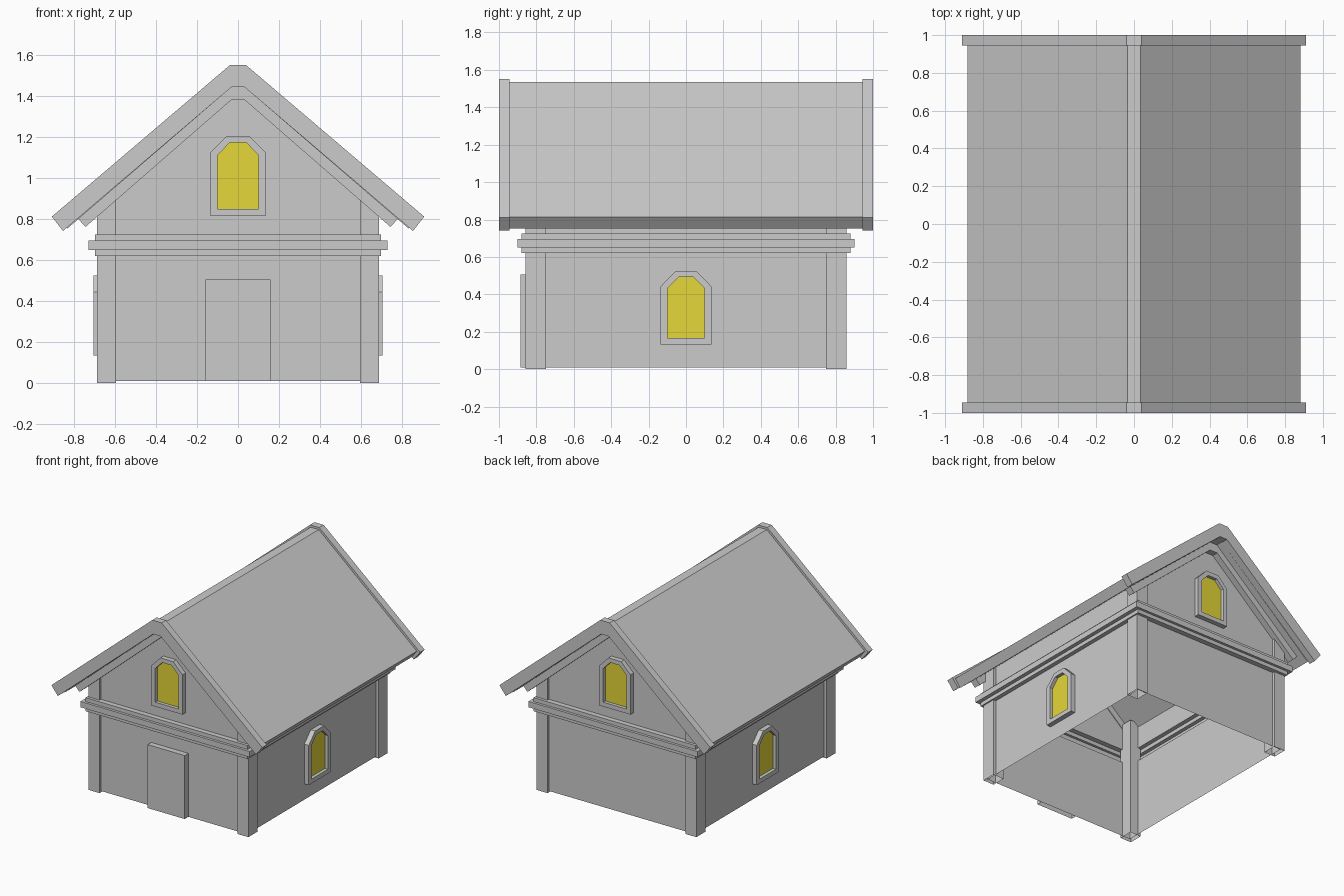
import bpy, bmesh
from mathutils import Matrix

if "Cube" in bpy.data.objects:
    bpy.data.objects.remove(bpy.data.objects["Cube"])

WX, WY = 0.667, 0.84      # half width and half depth of the walls


def build(name, verts, faces, mat=None):
    bm = bmesh.new()
    vs = [bm.verts.new(v) for v in verts]
    for f in faces:
        bm.faces.new([vs[i] for i in f])
    bmesh.ops.recalc_face_normals(bm, faces=bm.faces[:])
    me = bpy.data.meshes.new(name)
    bm.to_mesh(me)
    bm.free()
    ob = bpy.data.objects.new(name, me)
    bpy.context.collection.objects.link(ob)
    if mat:
        me.materials.append(mat)
    return ob


def loft(name, rings, cap_top=False, cap_bottom=False):
    """Joins equal-length point rings."""
    n = len(rings[0])
    faces = [(r * n + i, r * n + (i + 1) % n, (r + 1) * n + (i + 1) % n, (r + 1) * n + i)
             for r in range(len(rings) - 1) for i in range(n)]
    if cap_bottom:
        faces.append(range(n))
    if cap_top:
        faces.append(range((len(rings) - 1) * n, len(rings) * n))
    return build(name, [p for r in rings for p in r], faces)


def rect(x0, x1, y0, y1, z):
    return [(x0, y0, z), (x1, y0, z), (x1, y1, z), (x0, y1, z)]


def prism(name, half, y0, y1):
    """Mirrors a half roof profile (outer then inner points) and extrudes it along y."""
    out, end, low, inner = half
    prof = [out, end, low, inner] + [(-x, z) for x, z in (inner, low, end, out)]
    n = 8
    verts = [(x, y, z) for y in (y0, y1) for x, z in prof]
    faces = [(i, (i + 1) % n, (i + 1) % n + n, i + n) for i in range(n)]
    for o in (0, n):     # end faces split at the ridge so they stay convex
        faces += [(o, o + 1, o + 2, o + 3), (o + 4, o + 5, o + 6, o + 7), (o, o + 3, o + 4, o + 7)]
    return build(name, verts, faces)


# lower walls with the stepped cornice, open underneath
steps = [(WX, WY, 0.01), (WX, WY, 0.62), (0.70, 0.88, 0.62), (0.70, 0.88, 0.65),
         (0.73, 0.90, 0.65), (0.73, 0.90, 0.695), (0.70, 0.88, 0.695),
         (0.70, 0.88, 0.725), (WX, WY, 0.725)]
loft("walls_and_cornice", [rect(-x, x, -y, y, z) for x, y, z in steps])

# gable walls and upper side walls
gable = [(-WX, 0.725), (WX, 0.725), (WX, 0.91), (0.03, 1.455), (-0.03, 1.455), (-WX, 0.91)]
build("gable_walls", [(x, y, z) for y in (-WY, WY) for x, z in gable],
      [range(6), range(6, 12), (1, 2, 8, 7), (0, 5, 11, 6)])

# corner posts, open underneath
for sx in (-1, 1):
    for sy in (-1, 1):
        xs = sorted((sx * 0.595, sx * 0.69))
        ys = sorted((sy * 0.748, sy * 0.858))
        loft("corner_post", [rect(*xs, *ys, z) for z in (0, 0.93)], cap_top=True)

# door
loft("door", [rect(-0.16, 0.16, -0.885, -WY, z) for z in (0.01, 0.505)], cap_top=True)

# roof slab, end trim and the inner trim under it
prism("roof", [(0.035, 1.535), (0.882, 0.813), (0.835, 0.753), (0.03, 1.447)], -0.945, 0.945)
for s in (-1, 1):
    prism("roof_end_trim", [(0.04, 1.552), (0.91, 0.812), (0.855, 0.742), (0.032, 1.445)],
          s * 0.945, s * 1.0)
    prism("gable_trim", [(0.032, 1.446), (0.783, 0.803), (0.745, 0.762), (0.033, 1.382)],
          s * 0.835, s * 0.89)

# windows: raised frame and recessed yellow pane, one per side
yellow = bpy.data.materials.new("pane_yellow")
yellow.diffuse_color = (0.78, 0.68, 0.04, 1)
yellow.use_nodes = True
yellow.node_tree.nodes["Principled BSDF"].inputs["Base Color"].default_value = yellow.diffuse_color


def arch(w, t, z0, zs, z1, d):
    return [(-w, -d, z0), (w, -d, z0), (w, -d, zs), (t, -d, z1), (-t, -d, z1), (-w, -d, zs)]


def window(turns, wall, lift):
    m = Matrix.Rotation(turns * 1.5707963, 4, 'Z') @ Matrix.Translation((0, -wall, lift))
    outer = (0.135, 0.055, 0.133, 0.443, 0.525)
    inner = (0.10, 0.04, 0.167, 0.43, 0.492)
    frame = loft("window_frame", [arch(*outer, 0), arch(*outer, 0.038),
                                  arch(*inner, 0.038), arch(*inner, 0.01)])
    pane = build("window_pane", arch(*inner, 0.012), [range(6)], yellow)
    for ob in (frame, pane):
        ob.data.transform(m)


for turns in (0, 2):
    window(turns, WY, 0.682)
for turns in (1, 3):
    window(turns, WX, 0)
